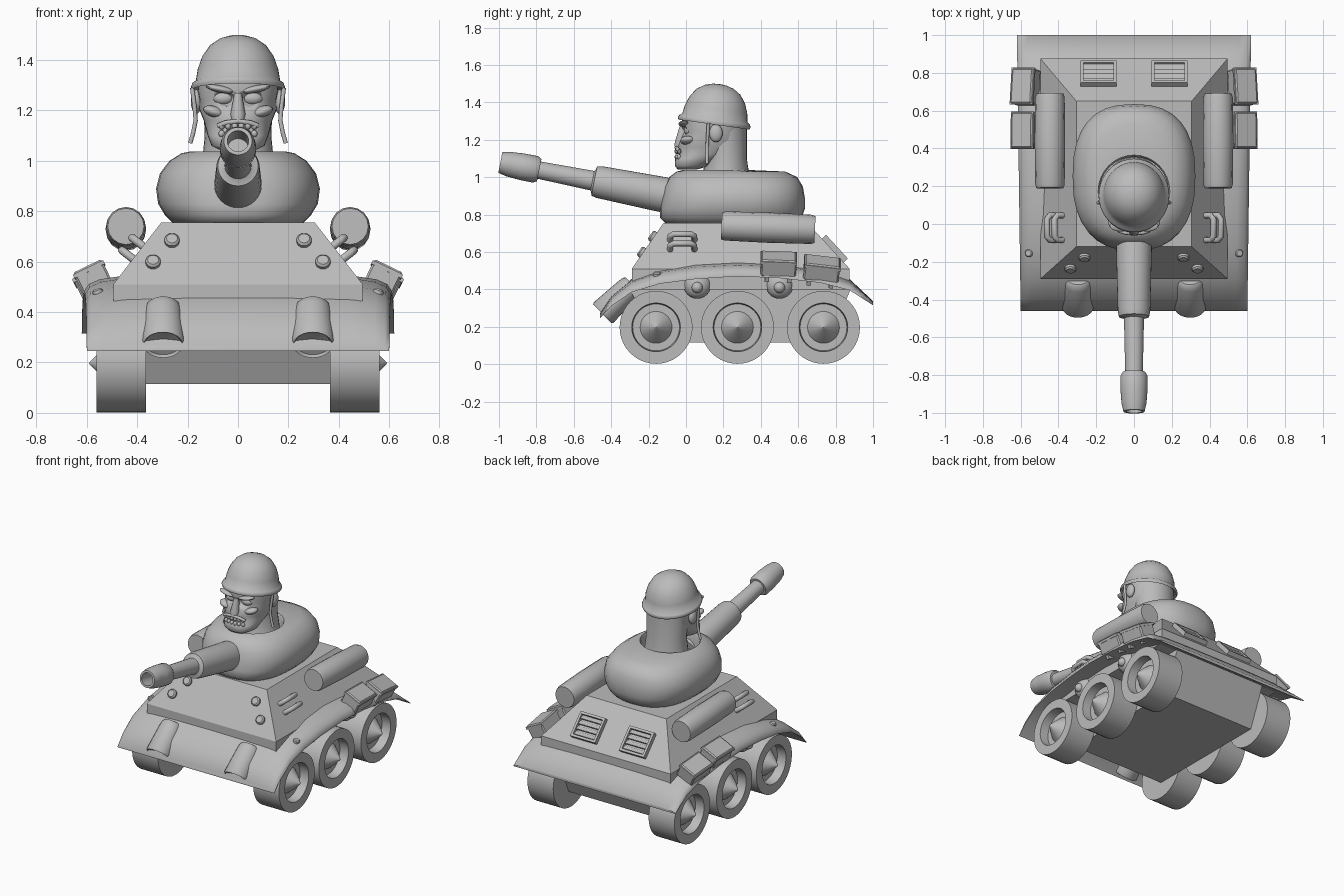
import bpy, bmesh, math
from mathutils import Matrix, Vector

cube = bpy.data.objects.get("Cube")
if cube:
    bpy.data.objects.remove(cube, do_unlink=True)

grey = bpy.data.materials.new("plain grey")
grey.use_nodes = True
grey.diffuse_color = (0.5, 0.5, 0.5, 1)
grey.node_tree.nodes["Principled BSDF"].inputs["Base Color"].default_value = (0.5, 0.5, 0.5, 1)


def finish(name, bm, matrix=Matrix(), angle=35):
    """Clean a bmesh, place it and turn it into a shaded object."""
    bmesh.ops.remove_doubles(bm, verts=bm.verts, dist=1e-5)
    bm.transform(matrix)
    bmesh.ops.recalc_face_normals(bm, faces=bm.faces)
    me = bpy.data.meshes.new(name)
    bm.to_mesh(me)
    bm.free()
    me.shade_smooth()
    me.set_sharp_from_angle(angle=math.radians(angle))
    me.materials.append(grey)
    ob = bpy.data.objects.new(name, me)
    bpy.context.collection.objects.link(ob)
    return ob


def loft(name, rings, matrix=Matrix(), angle=35):
    """Skin closed rings of equal length and cap both ends."""
    bm = bmesh.new()
    loops = [[bm.verts.new(p) for p in ring] for ring in rings]
    n = len(rings[0])
    for a, b in zip(loops, loops[1:]):
        for i in range(n):
            j = (i + 1) % n
            bm.faces.new((a[i], a[j], b[j], b[i]))
    bm.faces.new(loops[0])
    bm.faces.new(loops[-1])
    return finish(name, bm, matrix, angle)


def oval(z, w, front, back, e=2.0, n=32):
    """Horizontal superellipse ring."""
    def power(v):
        return math.copysign(abs(v) ** (2 / e), v)
    mid, half = (front + back) / 2, (back - front) / 2
    turns = [math.tau * i / n for i in range(n)]
    return [(w * power(math.cos(t)), mid + half * power(math.sin(t)), z) for t in turns]


def lathe(name, profile, matrix=Matrix(), n=32, angle=35):
    """Revolve (radius, height) points around local z."""
    rings = [oval(h, max(r, 1e-4), -max(r, 1e-4), max(r, 1e-4), 2, n) for r, h in profile]
    return loft(name, rings, matrix, angle)


def place(x, y, z, direction=(0, 0, 1)):
    return Matrix.Translation((x, y, z)) @ Vector(direction).to_track_quat('Z', 'Y').to_matrix().to_4x4()


def box(name, size, matrix, bevel=0.008):
    bm = bmesh.new()
    bmesh.ops.create_cube(bm, size=1, matrix=Matrix.Diagonal((*size, 1)))
    if bevel:
        bmesh.ops.bevel(bm, geom=bm.edges[:], offset=bevel, segments=1, affect='EDGES')
    return finish(name, bm, matrix)


def ball(name, centre, size, rot=Matrix()):
    bm = bmesh.new()
    bmesh.ops.create_uvsphere(bm, u_segments=20, v_segments=12, radius=1)
    return finish(name, bm, Matrix.Translation(centre) @ rot @ Matrix.Diagonal((*size, 1)))


def tube(name, points, radius):
    cu = bpy.data.curves.new(name, 'CURVE')
    cu.dimensions = '3D'
    cu.bevel_depth, cu.bevel_resolution, cu.use_fill_caps = radius, 2, True
    sp = cu.splines.new('POLY')
    sp.points.add(len(points) - 1)
    for p, co in zip(sp.points, points):
        p.co = (*co, 1)
    cu.materials.append(grey)
    bpy.context.collection.objects.link(bpy.data.objects.new(name, cu))


def cut(target, cutter):
    mod = target.modifiers.new("cut", 'BOOLEAN')
    mod.object, mod.operation, mod.solver = cutter, 'DIFFERENCE', 'EXACT'
    bpy.context.view_layer.objects.active = target
    bpy.ops.object.modifier_apply(modifier=mod.name)
    bpy.data.objects.remove(cutter, do_unlink=True)


def slab(z, w, front, back):
    return [(-w, front, z), (w, front, z), (w, back, z), (-w, back, z)]


# Lower hull and sloped superstructure
loft("lower_hull", [slab(.115, .365, -.16, .76), slab(.40, .365, -.30, .88)])
loft("upper_hull", [slab(.40, .495, -.29, .875), slab(.51, .495, -.29, .875),
                    slab(.755, .305, -.12, .65)], angle=20)

# Arched fender deck: (y, top, underside)
stations = [(-.46, .27, .245), (-.40, .36, .31), (-.29, .45, .385), (-.14, .505, .43),
            (.05, .535, .455), (.275, .545, .47), (.5, .535, .46), (.72, .505, .435),
            (.875, .45, .395), (1.0, .335, .315)]
crown = [(0, 1.1), (.45, 1.07), (.75, .98), (.9, .8), (.97, .55), (1, .2)]
section = [(-u, c) for u, c in crown[:0:-1]] + crown
rings = []
for y, top, low in stations:
    w = .6 + .02 * (y + .46) / 1.46
    rings.append([(u * w, y, low + (top - low) * c) for u, c in section]
                 + [(u * w, y, low) for u, c in reversed(section)])
loft("fender_deck", rings, angle=50)

# Turret with open hatch
loft("turret", [oval(.745, .25, -.10, .58, 2.5), oval(.785, .29, -.14, .62, 2.5),
                oval(.83, .317, -.14, .635, 2.5), oval(.89, .325, -.13, .635, 2.5),
                oval(.95, .31, -.115, .625, 2.5), oval(1.0, .272, -.09, .595, 2.4),
                oval(1.03, .225, -.05, .53, 2.2), oval(1.037, .19, -.02, .365),
                oval(1.02, .183, -.01, .355), oval(.92, .183, -.01, .355)], angle=50)

# Gun barrel and muzzle brake
aim = Vector((0, -1, .198)).normalized()
gun = place(0, 0, .882, aim)
lathe("gun_barrel", [(0, 0), (.094, 0), (.094, .15), (.086, .47), (.08, .5), (.06, .505),
                     (.053, .51), (.046, .83), (0, .83)], gun)
muzzle = lathe("muzzle_brake", [(0, .80), (.06, .80), (.072, .82), (.072, .89), (.066, .97),
                                (.056, 1.012), (.042, 1.012), (.042, .85), (0, .85)], gun)
vent = place(*(Vector((0, 0, .882)) + aim * .935), (1, 0, 0))
cut(muzzle, lathe("vent_cutter", [(.034, -.2), (.034, .2)], vent))

# Neck and head
loft("neck", [oval(.9, .16, .05, .355), oval(1.0, .142, .09, .34), oval(1.1, .132, .10, .325),
              oval(1.28, .14, .05, .325)])
head = loft("head", [oval(z, w, f, b, 2.3) for z, w, f, b in (
    (1.042, .07, -.045, .06), (1.06, .105, -.06, .13), (1.10, .12, -.058, .19),
    (1.125, .127, -.035, .25), (1.16, .136, -.045, .29), (1.20, .152, -.03, .30),
    (1.24, .152, -.012, .30), (1.28, .16, -.028, .31), (1.35, .15, -.01, .31))], angle=60)
for s in (1, -1):
    cut(head, ball("socket_cutter", (s * .06, -.03, 1.248), (.052, .045, .032),
                   Matrix.Rotation(s * -.2, 4, 'Y')))
    ball("eye", (s * .058, .015, 1.248), (.04, .025, .026))
    ball("brow", (s * .07, -.01, 1.285), (.06, .03, .014), Matrix.Rotation(s * -.2, 4, 'Y'))
    ball("cheekbone", (s * .095, .01, 1.195), (.045, .04, .022), Matrix.Rotation(s * -.3, 4, 'Y'))
    ball("ear", (s * .165, .16, 1.235), (.022, .036, .048))
    tube("chin_strap", [(s * .182, .12, 1.29), (s * .172, .115, 1.21), (s * .168, .113, 1.16),
                        (s * .178, .112, 1.11), (s * .19, .112, 1.07)], .009)
loft("nose", [oval(1.165, .026, -.062, 0), oval(1.185, .03, -.06, 0), oval(1.27, .014, -.035, 0)])
tube("upper_lip", [(x, -.052 + 2.5 * x * x, 1.158 - 3 * x * x) for x in (-.08, -.05, 0, .05, .08)], .01)
for i in range(6):
    x = (i - 2.5) * .026
    for z in (1.138, 1.108):
        ball("tooth", (x, -.05 + 3 * x * x, z), (.012, .012, .014))

# Helmet, tipped slightly backward
lathe("helmet", [(0, .215), (.035, .212), (.075, .2), (.115, .173), (.145, .13), (.163, .08),
                 (.171, .032), (.185, .022), (.191, .008), (.186, -.004), (.168, .01), (0, .02)],
      Matrix.Translation((0, .15, 1.285)) @ Matrix.Rotation(-.14, 4, 'X')
      @ Matrix.Diagonal((.98, 1.03, 1, 1)), 40, 50)

# Parts mirrored on both sides
for s in (1, -1):
    for y in (-.16, .275, .735):
        lathe("wheel", [(0, .365), (.195, .365), (.195, .562), (.13, .562), (.125, .5),
                        (.085, .5), (.045, .55), (0, .592)],
              Matrix.Translation((0, y, .197)) @ Matrix.Rotation(s * math.pi / 2, 4, 'Y'), 40)
    for y in (.06, .5):
        ball("suspension_stop", (s * .47, y, .425), (.06, .075, .075))
        ball("stop_cap", (s * .52, y, .41), (.03, .03, .03))

    # Bedroll
    lathe("bedroll", [(0, 0), (.072, 0), (.078, .02), (.081, .25), (.078, .48), (.072, .5), (0, .5)],
          place(s * .445, .19, .74, (0, 1, -.04)), 16)

    # Storage boxes on the fender
    for y, z, pitch in ((.495, .535, -.04), (.725, .51, -.13)):
        tilt = Matrix.Rotation(s * .45, 4, 'Y') @ Matrix.Rotation(pitch, 4, 'X')
        at = Matrix.Translation((s * .575, y, z)) @ tilt
        box("storage_box", (.125, .19, .10), at)
        box("box_lid", (.133, .196, .016), at @ Matrix.Translation((0, 0, .035)), 0)
        for d in (-.06, .06):
            box("box_foot", (.10, .022, .05), at @ Matrix.Translation((0, d, -.06)), 0)

    # Grab handles on the side slope
    out = Vector((s * .79, 0, .61))
    for x, z in ((.375, .66), (.415, .61)):
        base = Vector((s * x, -.02, z))
        path = ((-.065, -.01), (-.065, .04), (-.045, .058), (.045, .058), (.065, .04), (.065, -.01))
        tube("grab_handle", [base + out * h + Vector((0, y, 0)) for y, h in path], .016)

    # Bolts on the glacis and fender
    bolt = [(0, -.02), (.03, -.02), (.03, .014), (.022, .022), (0, .022)]
    for x, z in ((.262, .68), (.337, .595)):
        lathe("glacis_bolt", bolt, place(s * x, -.29 + (z - .51) * .694, z, (0, -.82, .57)), 16)
    lathe("fender_bolt", [(r * .7, h * .8) for r, h in bolt], place(s * .555, -.155, .475, (s * .3, 0, 1)), 16)

    # Hooded lamps on the front fender
    lathe("lamp_hood", [(0, 0), (.055, 0), (.066, .012), (.07, .04), (.08, .215), (.074, .225),
                        (.066, .215), (0, .205)],
          Matrix.Translation((s * .297, -.285, .425))
          @ Vector((0, -.72, -.69)).to_track_quat('Z', 'Y').to_matrix().to_4x4()
          @ Matrix.Diagonal((1.05, .95, 1, 1)), 24)

    # Louvred engine vents on the rear slope
    slope = Matrix.Translation((s * .187, .785, .608)) @ Matrix.Rotation(-.825, 4, 'X')
    for d in (-.078, .078):
        box("vent_rail", (.19, .016, .04), slope @ Matrix.Translation((0, d, .01)), 0)
        box("vent_post", (.016, .17, .04), slope @ Matrix.Translation((d * 1.12, 0, .01)), 0)
    for i in range(4):
        box("vent_slat", (.165, .03, .008), slope @ Matrix.Translation((0, (i - 1.5) * .036, .012))
            @ Matrix.Rotation(.5, 4, 'X'), 0)
